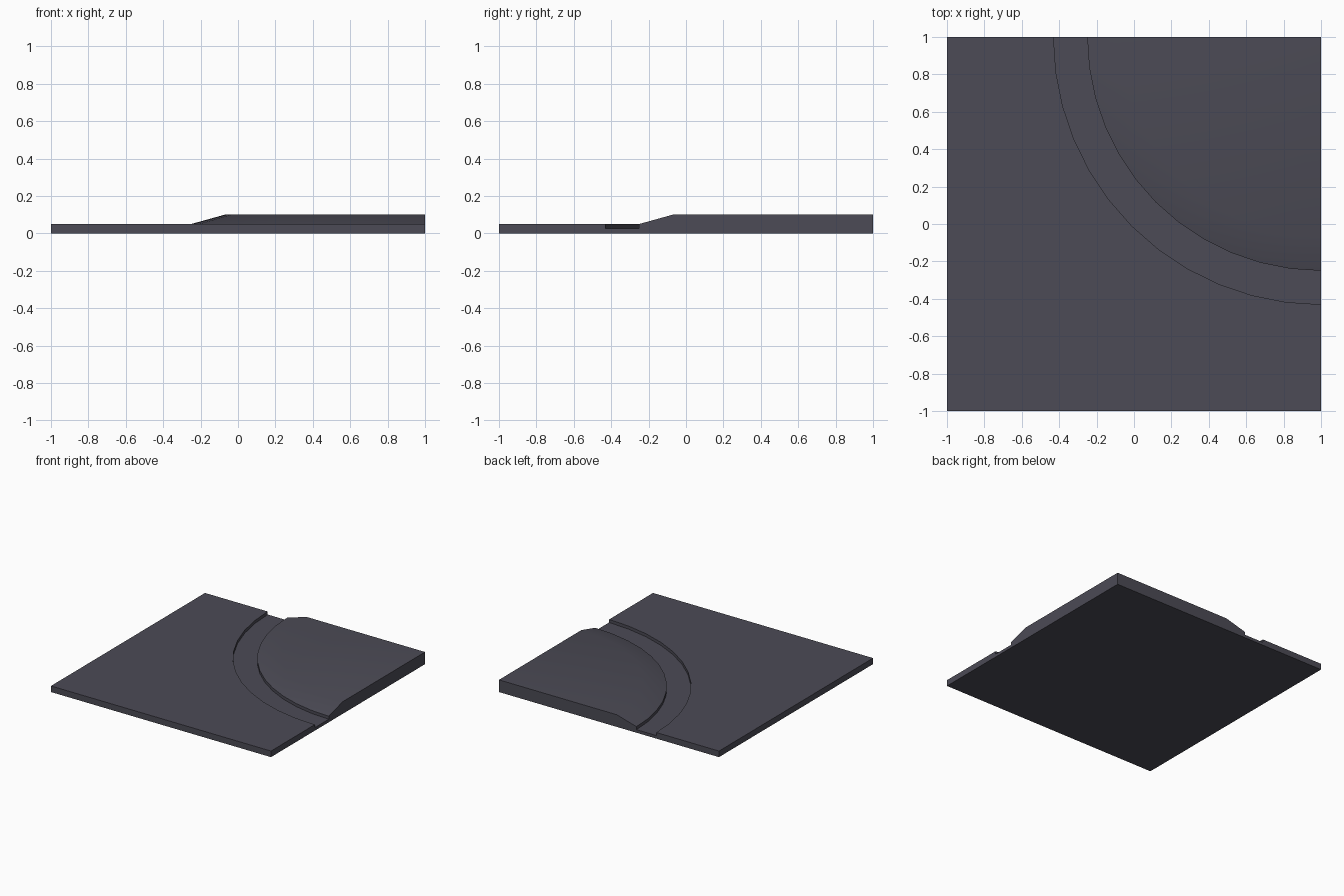
import bpy, bmesh, math

if "Cube" in bpy.data.objects:
    bpy.data.objects.remove(bpy.data.objects["Cube"])

SEGMENTS = 12
BASE = 0.05
# (radius, height) rings around the corner (1, 1), from outer plate to hill top
PROFILE = [(1.43, BASE), (1.43, 0.025), (1.25, 0.025), (1.25, BASE), (1.07, 0.10)]

stone = bpy.data.materials.new("dark slate")
stone.diffuse_color = (0.072, 0.070, 0.092, 1)
stone.use_nodes = True
stone.node_tree.nodes["Principled BSDF"].inputs["Base Color"].default_value = stone.diffuse_color

bm = bmesh.new()


def arc(radius, z):
    """Quarter ring running from the back edge to the right edge."""
    ring = []
    for i in range(SEGMENTS + 1):
        a = math.pi + i * math.pi / 2 / SEGMENTS
        ring.append(bm.verts.new((1 + radius * math.cos(a), 1 + radius * math.sin(a), z)))
    return ring


rings = [arc(r, z) for r, z in PROFILE]

# channel walls, channel floor and hill slope
for a, b in zip(rings, rings[1:]):
    for i in range(SEGMENTS):
        bm.faces.new((a[i], a[i + 1], b[i + 1], b[i]))

# corners of the tile: back left, front left, front right, back right
corners = [(-1, 1), (-1, -1), (1, -1), (1, 1)]
low = [bm.verts.new((x, y, 0)) for x, y in corners]
high = [bm.verts.new((x, y, BASE)) for x, y in corners[:3]]
high.append(bm.verts.new((1, 1, PROFILE[-1][1])))

bm.faces.new(low)                                   # underside
bm.faces.new(high[:3] + rings[0][::-1])             # low plate
bm.faces.new(rings[-1] + [high[3]])                 # hill top
bm.faces.new((low[0], low[1], high[1], high[0]))    # left side
bm.faces.new((low[1], low[2], high[2], high[1]))    # front side
bm.faces.new([low[3], low[0], high[0]] + [r[0] for r in rings] + [high[3]])    # back side
bm.faces.new([low[3], low[2], high[2]] + [r[-1] for r in rings] + [high[3]])   # right side
bmesh.ops.recalc_face_normals(bm, faces=bm.faces)

mesh = bpy.data.meshes.new("curved_channel_tile")
bm.to_mesh(mesh)
bm.free()
mesh.materials.append(stone)
tile = bpy.data.objects.new("curved_channel_tile", mesh)
bpy.context.collection.objects.link(tile)

# smooth hill slope, crisp channel edges
bpy.context.view_layer.objects.active = tile
tile.select_set(True)
bpy.ops.object.shade_smooth_by_angle(angle=math.radians(30))
